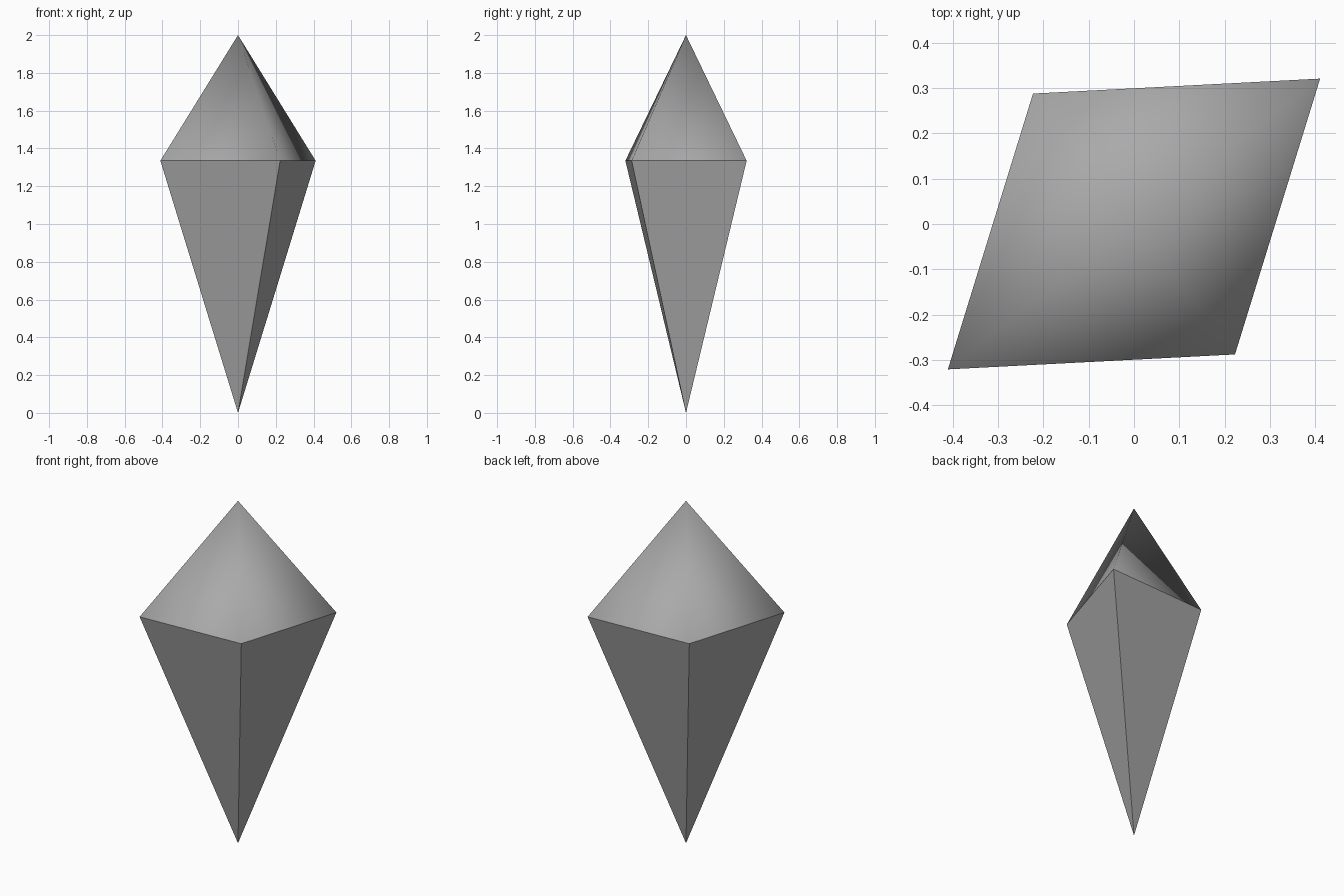
import bpy
import bmesh

cube = bpy.data.objects.get("Cube")
if cube:
    bpy.data.objects.remove(cube, do_unlink=True)

stone = bpy.data.materials.new("grey stone")
stone.use_nodes = True
grey = (0.40, 0.40, 0.40, 1.0)
stone.diffuse_color = grey
stone.node_tree.nodes["Principled BSDF"].inputs["Base Color"].default_value = grey

# Slanted girdle: two corners, each repeated by half a turn
GIRDLE_Z = 1.335
half = [(0.411, 0.321), (-0.223, 0.288)]
corners = half + [(-x, -y) for x, y in half]

bm = bmesh.new()
ring = [bm.verts.new((x, y, GIRDLE_Z)) for x, y in corners]
top = bm.verts.new((0, 0, 2))
bottom = bm.verts.new((0, 0, 0))

# Smooth crown above the girdle, flat facets below it
for a, b in zip(ring, ring[1:] + ring[:1]):
    bm.faces.new((a, b, top)).smooth = True
    bm.faces.new((b, a, bottom)).smooth = False
    bm.edges.get((a, b)).smooth = False

mesh = bpy.data.meshes.new("crystal")
bm.to_mesh(mesh)
bm.free()
mesh.materials.append(stone)
bpy.context.collection.objects.link(bpy.data.objects.new("crystal", mesh))
